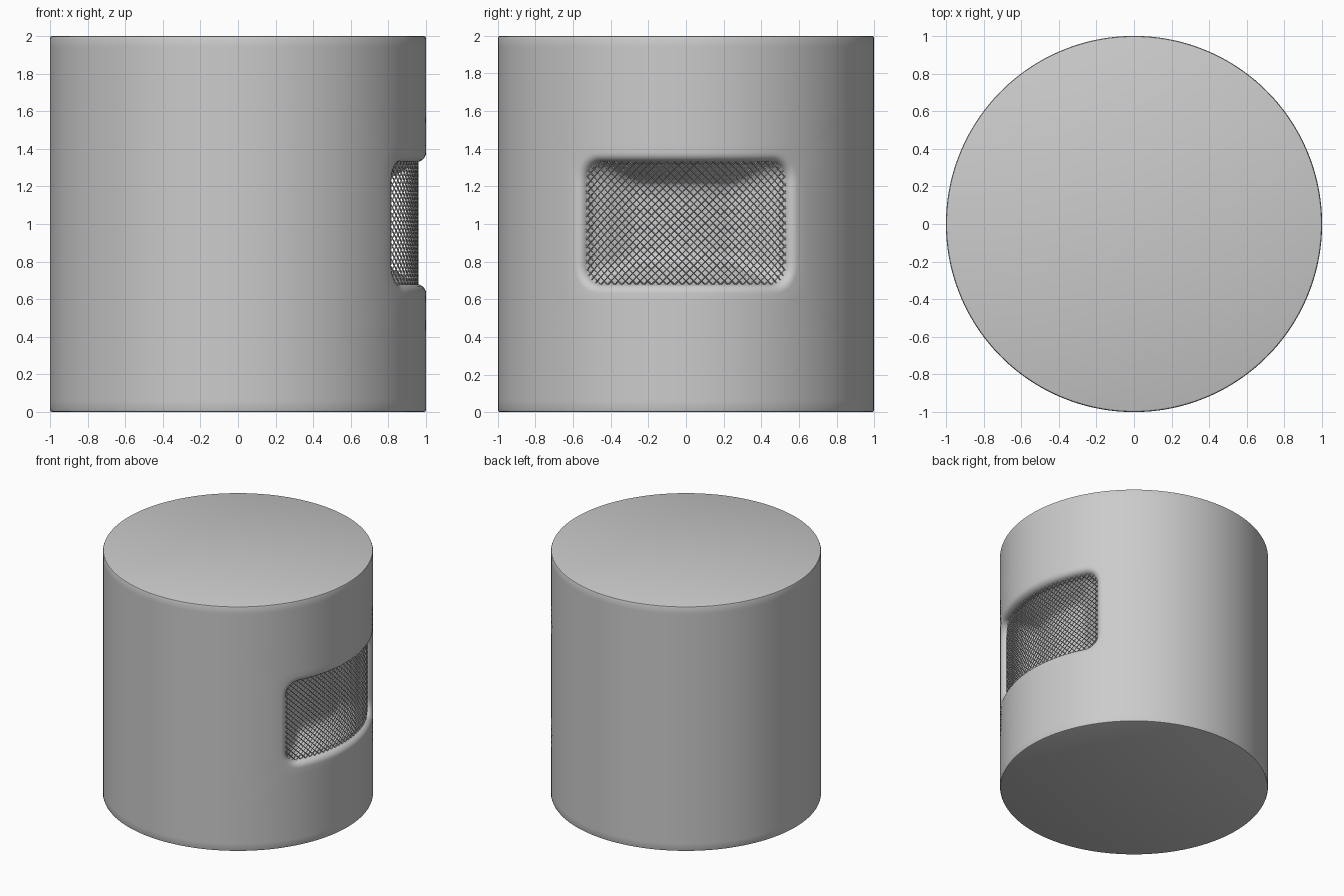
import bpy, bmesh, math

if "Cube" in bpy.data.objects:
    bpy.data.objects.remove(bpy.data.objects["Cube"])

COLS, ROWS = 192, 40            # wall grid of the drum
K, R0, R1 = 30, 8, 32           # grid window that holds the recess
A, B, CR, ZC = 0.585, 0.325, 0.10, 1.005   # half angle, half height, corner radius, centre


def polar(r, t, z):
    return (r * math.cos(t), r * math.sin(t), z)


def new_object(name, bm):
    me = bpy.data.meshes.new(name)
    bm.to_mesh(me)
    bm.free()
    ob = bpy.data.objects.new(name, me)
    bpy.context.collection.objects.link(ob)
    return ob


def row_z(j):
    return 0.012 + 1.976 * j / ROWS


def rounded(u, v, d=0.0, scale=1.0):
    """Point of a rounded rectangle for a point u, v on the unit square."""
    a, b, c = A + d, B + d, CR + d
    x, y = a * u, b * v
    cx = max(-(a - c), min(a - c, x))
    cy = max(-(b - c), min(b - c, y))
    k = c / math.hypot(x - cx, y - cy)
    return (cx + (x - cx) * k) * scale, (cy + (y - cy) * k) * scale


bm = bmesh.new()
STEP = 2 * math.pi / COLS

# drum wall with a window left open
grid = [[bm.verts.new(polar(1, (i - COLS // 2) * STEP, row_z(j))) for i in range(COLS)]
        for j in range(ROWS + 1)]
for j in range(ROWS):
    for i in range(COLS):
        if abs(i + 0.5 - COLS // 2) < K and R0 <= j < R1:
            continue
        n = (i + 1) % COLS
        bm.faces.new((grid[j][i], grid[j][n], grid[j + 1][n], grid[j + 1][i]))


def bridge(a, b):
    for i in range(len(a)):
        n = (i + 1) % len(a)
        bm.faces.new((a[i], a[n], b[n], b[i]))


# softened rims and flat ends
for start, sign, end in ((grid[0], 1, 0), (grid[-1], -1, 2)):
    prev = start
    for r, h in ((0.9965, 0.0035), (0.988, 0)):
        ring = [bm.verts.new(polar(r, (i - COLS // 2) * STEP, end + sign * h)) for i in range(COLS)]
        bridge(prev, ring)
        prev = ring
    bm.faces.new(prev)

# recess: rings from the window edge, over the rounded lip, down to the floor
m, C = R1 - R0, COLS // 2
loop = [(i, R0) for i in range(-K, K)] + [(K, j) for j in range(R0, R1)] \
    + [(i, R1) for i in range(K, -K, -1)] + [(-K, j) for j in range(R1, R0, -1)]
uv = [(i / K, (j - R0) / m * 2 - 1) for i, j in loop]
prev = [grid[j][C + i] for i, j in loop]
outer = [(i * STEP, row_z(j)) for i, j in loop]


def add_ring(pts, r):
    global prev
    ring = [bm.verts.new(polar(r, t, z)) for t, z in pts]
    bridge(prev, ring)
    prev = ring


lip = [rounded(u, v, 0.05) for u, v in uv]
for f in (0.2, 0.4, 0.6, 0.8, 1.0):
    add_ring([(o[0] * (1 - f) + p[0] * f, o[1] * (1 - f) + (p[1] + ZC) * f)
              for o, p in zip(outer, lip)], 1)
for d, r in ((0.035, 0.998), (0.021, 0.991), (0.01, 0.98), (0.003, 0.966), (0, 0.95)):
    add_ring([(t, z + ZC) for t, z in (rounded(u, v, d) for u, v in uv)], r)
for s, r in ((0.9, 0.90), (0.78, 0.835), (0.66, 0.775), (0.6, 0.76), (0.4, 0.755), (0.2, 0.755), (0.02, 0.755)):
    add_ring([(t, z + ZC) for t, z in (rounded(u, v, 0, s) for u, v in uv)], r)
bm.faces.new(prev)
bmesh.ops.recalc_face_normals(bm, faces=bm.faces[:])
drum = new_object("drum_body", bm)

# diamond wire grille curved across the recess
bm = bmesh.new()
RG, P = 0.955, 0.0205
verts = {}


def node(i, j):
    if (i, j) not in verts:
        verts[i, j] = bm.verts.new(polar(RG, i * P / RG, ZC + j * P))
    return verts[i, j]


def inside(t, z, grow=0.012):
    dx = max(abs(t) - (A - CR), 0)
    dz = max(abs(z) - (B - CR), 0)
    return math.hypot(dx, dz) <= CR + grow


for i in range(-32, 33):
    for j in range(-20, 21):
        if (i + j) % 2 == 0 and inside(i * P / RG, j * P):
            bm.faces.new((node(i + 1, j), node(i, j + 1), node(i - 1, j), node(i, j - 1)))
grille = new_object("wire_grille", bm)
wire = grille.modifiers.new("wire", 'WIREFRAME')
wire.thickness = 0.009
wire.use_even_offset = False
wire.use_boundary = True

# smooth shading on the drum
bpy.ops.object.select_all(action='DESELECT')
drum.select_set(True)
bpy.context.view_layer.objects.active = drum
bpy.ops.object.shade_smooth_by_angle(angle=math.radians(40))
